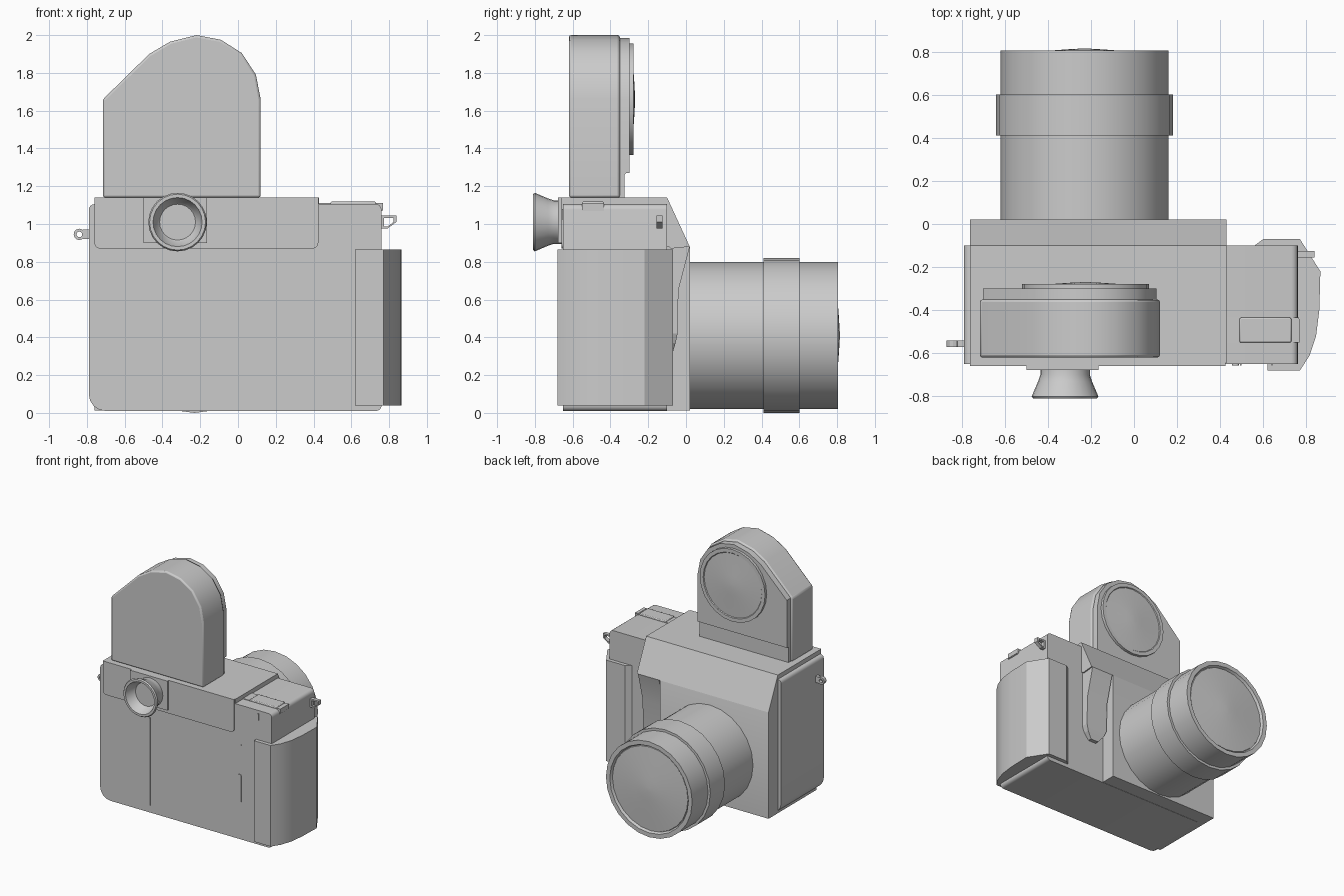
import bpy, bmesh, math
from mathutils import Vector

if "Cube" in bpy.data.objects:
    bpy.data.objects.remove(bpy.data.objects["Cube"])

grey = bpy.data.materials.new("light_grey")
grey.diffuse_color = (0.6, 0.6, 0.6, 1)
grey.use_nodes = True
grey.node_tree.nodes["Principled BSDF"].inputs["Base Color"].default_value = grey.diffuse_color


def finish(name, bm, bevel=0.0, smooth=30):
    bmesh.ops.recalc_face_normals(bm, faces=bm.faces)
    me = bpy.data.meshes.new(name)
    bm.to_mesh(me)
    bm.free()
    ob = bpy.data.objects.new(name, me)
    bpy.context.collection.objects.link(ob)
    me.materials.append(grey)
    if bevel:
        m = ob.modifiers.new("bevel", 'BEVEL')
        m.width, m.segments, m.limit_method = bevel, 2, 'ANGLE'
        m.angle_limit = math.radians(40)
    bpy.ops.object.select_all(action='DESELECT')
    ob.select_set(True)
    bpy.context.view_layer.objects.active = ob
    bpy.ops.object.shade_smooth_by_angle(angle=math.radians(smooth))
    return ob


def prism(name, pts, axis, a, b, bevel=0.0):
    """Extrude a 2D outline along an axis from a to b."""
    put = {'x': lambda u, v, w: (w, u, v),
           'y': lambda u, v, w: (u, w, v),
           'z': lambda u, v, w: (u, v, w)}[axis]
    bm = bmesh.new()
    f = bm.faces.new([bm.verts.new(put(u, v, a)) for u, v in pts])
    new = bmesh.ops.extrude_face_region(bm, geom=[f])['geom']
    bmesh.ops.translate(bm, vec=Vector(put(0, 0, b - a)),
                        verts=[g for g in new if isinstance(g, bmesh.types.BMVert)])
    return finish(name, bm, bevel)


def rounded(x0, x1, z0, z1, radii, n=4):
    """Rectangle outline; radii for lower left, lower right, upper right, upper left."""
    pts = []
    for i, (cx, cz, sx, sz) in enumerate([(x0, z0, 1, 1), (x1, z0, -1, 1),
                                          (x1, z1, -1, -1), (x0, z1, 1, -1)]):
        r = radii[i]
        for k in range(n + 1 if r else 1):
            t = math.radians(180 + 90 * i + 90 * k / n)
            pts.append((cx + sx * r + r * math.cos(t), cz + sz * r + r * math.sin(t))
                       if r else (cx, cz))
    return pts


def box(name, x0, x1, y0, y1, z0, z1, bevel=0.0):
    return prism(name, rounded(x0, x1, y0, y1, (0, 0, 0, 0)), 'z', z0, z1, bevel)


def lathe(name, prof, cx, cz, n=24):
    """Revolve (radius, y) points around an axis parallel to y; ends are closed."""
    bm = bmesh.new()
    rings = [[bm.verts.new((cx + r * math.cos(2 * math.pi * k / n), y,
                            cz + r * math.sin(2 * math.pi * k / n))) for k in range(n)]
             for r, y in prof]
    for p, q in zip(rings, rings[1:]):
        for k in range(n):
            bm.faces.new((p[k], p[(k + 1) % n], q[(k + 1) % n], q[k]))
    bm.faces.new(rings[0])
    bm.faces.new(rings[-1])
    return finish(name, bm)


# Main body shell with rounded outer corners
prism("body", rounded(-0.79, 0.76, 0.01, 1.105, (0.09, 0.03, 0.03, 0.03)), 'y', -0.65, -0.10)

# Lens housing, with the sloped hood running across its top
prism("lens_housing", [(-0.6, 0.012), (0.02, 0.012), (0.02, 0.88), (-0.10, 1.135), (-0.6, 1.135)],
      'x', -0.76, 0.22)
prism("hood", [(-0.645, 0.88), (-0.09, 0.88), (-0.08, 0.87), (0.02, 0.88), (-0.10, 1.14),
               (-0.645, 1.14)], 'x', -0.76, 0.43)
prism("top_rear_panel", rounded(-0.76, 0.425, 0.87, 1.14, (0.03, 0.03, 0, 0)), 'y', -0.66, -0.6)

# Finger rest under the hood: straight sides, rounded foot, tapering back
bm = bmesh.new()
xa, xb = 0.23, 0.42
rows = [(0.88, 0.02, 0), (0.65, -0.04, 0), (0.42, -0.045, 0), (0.37, -0.055, 0.02), (0.32, -0.07, 0.06)]
rings = [[bm.verts.new(p) for p in ((xa + i, -0.12, z), (xa + i, y, z),
                                    (xb - i, y, z), (xb - i, -0.12, z))] for z, y, i in rows]
for p, q in zip(rings, rings[1:]):
    for k in range(4):
        bm.faces.new((p[k], p[(k + 1) % 4], q[(k + 1) % 4], q[k]))
bm.faces.new(rings[0])
bm.faces.new(rings[-1])
finish("finger_rest", bm, smooth=15)

# Side hand grip
prism("hand_grip", [(0.62, -0.68), (0.77, -0.68), (0.815, -0.61), (0.845, -0.52), (0.86, -0.40),
                    (0.865, -0.22), (0.77, -0.07), (0.60, -0.07), (0.56, -0.10), (0.62, -0.12)],
      'z', 0.04, 0.865)

# Lens barrel with a wider control ring and a domed front glass
lathe("lens_barrel", [(0.39, 0.0), (0.39, 0.41), (0.41, 0.41), (0.41, 0.60), (0.39, 0.60),
                      (0.39, 0.805), (0.355, 0.805), (0.345, 0.785)], -0.23, 0.41)
lathe("lens_glass", [(0.345, 0.78), (0.34, 0.79), (0.22, 0.80), (0.09, 0.81), (0.02, 0.814)],
      -0.23, 0.41)

# Raised head: main shell, front layer and foot
arch = [(-0.715, 1.14), (-0.715, 1.66), (-0.47, 1.90), (-0.36, 1.965), (-0.22, 2.0),
        (-0.09, 1.975), (0.02, 1.905), (0.095, 1.79), (0.12, 1.66), (0.12, 1.14)]


def inset_arch(s, z0):
    return [(-0.30 + (x + 0.30) * s, max(z0, 1.6 + (z - 1.6) * s)) for x, z in arch]


prism("head_shell", arch, 'y', -0.62, -0.35, 0.012)
prism("head_front", inset_arch(0.965, 1.27), 'y', -0.36, -0.30)
prism("head_foot", [(-0.40, 1.13), (-0.325, 1.13), (-0.325, 1.26), (-0.30, 1.29), (-0.40, 1.29)],
      'x', -0.70, 0.105)
lathe("head_disc", [(0.295, -0.31), (0.295, -0.278), (0.265, -0.278), (0.26, -0.284),
                    (0.15, -0.278), (0.08, -0.273), (0.02, -0.27)], -0.225, 1.66)

# Eyepiece on its plate, a flared hollow cup
box("eyepiece_plate", -0.50, -0.165, -0.677, -0.64, 0.90, 1.14)
lathe("eyepiece_cup", [(0.115, -0.66), (0.115, -0.70), (0.125, -0.73), (0.155, -0.80),
                       (0.148, -0.81), (0.13, -0.81), (0.105, -0.74), (0.095, -0.73)], -0.32, 1.01)

# Rear door details: hinge strip, film window, small pin
box("door_hinge", -0.349, -0.337, -0.657, -0.64, 0.07, 0.785)
prism("film_window", rounded(0.455, 0.488, 0.31, 0.54, (0.015,) * 4), 'y', -0.656, -0.64)
box("door_pin", 0.482, 0.488, -0.655, -0.64, 0.78, 0.786)

# Top controls on the right shoulder
box("control_bar", 0.49, 0.73, -0.55, -0.435, 1.08, 1.118, 0.006)
for n, x in (("control_end_left", 0.43), ("control_end_right", 0.73)):
    box(n, x, x + (0.06 if x < 0.5 else 0.035), -0.55, -0.435, 1.07, 1.11)
box("side_latch", 0.74, 0.768, -0.55, -0.44, 1.075, 1.112)
for n, x in (("rear_tick_left", 0.495), ("rear_tick_right", 0.64)):
    box(n, x - 0.003, x + 0.003, -0.656, -0.64, 1.025, 1.08)


# Strap lugs: small loops at each side
def lug(name, pts, y0, y1, thick):
    bm = bmesh.new()
    c = sum((Vector(p) for p in pts), Vector((0, 0))) / len(pts)
    loops = []
    for s, y in ((1, y0), (1, y1), (1 - thick, y1), (1 - thick, y0)):
        loops.append([bm.verts.new((c.x + (x - c.x) * s, y, c.y + (z - c.y) * s)) for x, z in pts])
    for i in range(4):
        p, q = loops[i], loops[(i + 1) % 4]
        for k in range(len(pts)):
            j = (k + 1) % len(pts)
            bm.faces.new((p[k], p[j], q[j], q[k]))
    finish(name, bm)


lug("strap_lug_left", [(-0.84 + 0.03 * math.cos(k * math.pi / 6),
                        0.945 + 0.03 * math.sin(k * math.pi / 6)) for k in range(12)],
    -0.57, -0.54, 0.5)
box("lug_stem_left", -0.82, -0.78, -0.57, -0.54, 0.92, 0.97)
lug("strap_lug_right", [(0.76, 0.975), (0.79, 0.975), (0.838, 1.01), (0.838, 1.045), (0.76, 1.045)],
    -0.155, -0.125, 0.35)
